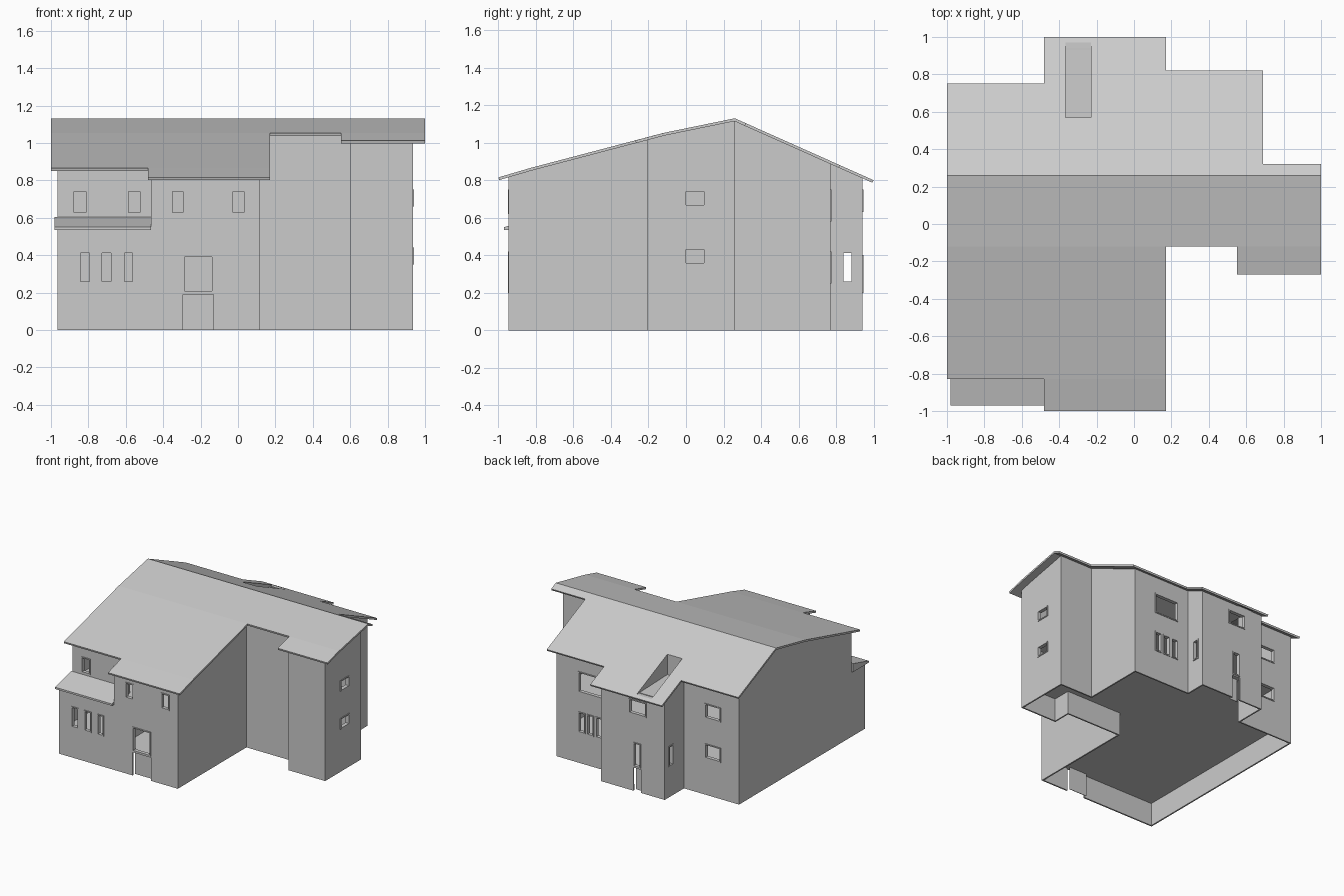
import bpy, bmesh

if "Cube" in bpy.data.objects:
    bpy.data.objects.remove(bpy.data.objects["Cube"], do_unlink=True)

GREY = bpy.data.materials.new("plain grey")
GREY.use_nodes = True
GREY.diffuse_color = (0.6, 0.6, 0.6, 1)
GREY.node_tree.nodes["Principled BSDF"].inputs["Base Color"].default_value = (0.6, 0.6, 0.6, 1)

# Roof section, front eave to back eave
PROFILE = [(-1, .815), (-.83, .865), (-.27, 1.012), (-.12, 1.052), (.26, 1.13), (1, .80)]


def roof_z(y):
    for (y0, z0), (y1, z1) in zip(PROFILE, PROFILE[1:]):
        if y <= y1:
            return z0 + (z1 - z0) * (y - y0) / (y1 - y0)
    return PROFILE[-1][1]


def finish(name, bm, merge=True):
    if merge:
        bmesh.ops.remove_doubles(bm, verts=bm.verts, dist=1e-4)
        bmesh.ops.dissolve_limit(bm, angle_limit=.008, verts=bm.verts, edges=bm.edges)
    mesh = bpy.data.meshes.new(name)
    bm.to_mesh(mesh)
    bm.free()
    mesh.materials.append(GREY)
    obj = bpy.data.objects.new(name, mesh)
    bpy.context.collection.objects.link(obj)
    return obj


def thicken(obj, thickness):
    mod = obj.modifiers.new("thickness", 'SOLIDIFY')
    mod.thickness = thickness
    mod.offset = -1
    mod.use_even_offset = True


def face(bm, *points):
    return bm.faces.new([bm.verts.new(p) for p in points])


def add_box(bm, x0, x1, y0, y1, z0, z1):
    verts = bmesh.ops.create_cube(bm, size=1)["verts"]
    for v in verts:
        v.co = (x1 if v.co.x > 0 else x0, y1 if v.co.y > 0 else y0, z1 if v.co.z > 0 else z0)


def box(name, *bounds):
    bm = bmesh.new()
    add_box(bm, *bounds)
    return finish(name, bm, False)


# Footprints of the two storeys, counter-clockwise
shared = [(.115, -.945), (.115, -.055), (.6, -.055), (.6, -.205), (.935, -.205),
          (.935, .26), (.635, .26), (.635, .77), (.115, .77), (.115, .94),
          (-.465, .94), (-.465, .69), (-.965, .69), (-.965, -.765)]
lower_plan = [(-.965, -.945), (-.465, -.945)] + shared
upper_plan = [(-.465, -.765), (-.465, -.945)] + shared
STOREY = .55


def with_breaks(plan):
    # add points where the roof changes slope
    out = []
    for a, b in zip(plan, plan[1:] + plan[:1]):
        out.append(a)
        cuts = [y for y, _ in PROFILE if min(a[1], b[1]) < y < max(a[1], b[1])]
        out += [(a[0], y) for y in sorted(cuts, reverse=a[1] > b[1]) if a[0] == b[0]]
    return out


# Outer walls
bm = bmesh.new()
for plan, low, top in ((lower_plan, 0, lambda y: STOREY),
                       (upper_plan, STOREY, lambda y: roof_z(y) - .008)):
    pts = with_breaks(plan)
    for (ax, ay), (bx, by) in zip(pts, pts[1:] + pts[:1]):
        face(bm, (ax, ay, low), (bx, by, low), (bx, by, top(by)), (ax, ay, top(ay)))
walls = finish("outer_walls", bm)
thicken(walls, .012)

# Roof: cells of a grid inside the eaves, with a sunken bay at the back
EAVES = [(-1, -.48, -.83, .75), (-.48, .17, -1, 1), (.17, .55, -.12, .82),
         (.55, .69, -.27, .82), (.69, 1, -.27, .32)]
BAY = (-.365, -.23, .57, .97)
xs = [-1, -.48, -.365, -.23, .17, .55, .69, 1]
ys = [-1, -.83, -.27, -.12, .26, .32, .57, .75, .82, .97, 1]
bm = bmesh.new()
for x0, x1 in zip(xs, xs[1:]):
    xm = (x0 + x1) / 2
    front, back = next(e[2:] for e in EAVES if e[0] < xm < e[1])
    for y0, y1 in zip(ys, ys[1:]):
        ym = (y0 + y1) / 2
        in_bay = BAY[0] < xm < BAY[1] and BAY[2] < ym < BAY[3]
        if front < ym < back and not in_bay:
            face(bm, (x0, y0, roof_z(y0)), (x1, y0, roof_z(y0)),
                 (x1, y1, roof_z(y1)), (x0, y1, roof_z(y1)))
thicken(finish("main_roof", bm), .015)

bm = bmesh.new()
x0, x1, y0, y1 = BAY
high, eave, floor = roof_z(y0), roof_z(y1), .825
face(bm, (x0, y0, floor), (x1, y0, floor), (x1, y1, eave), (x0, y1, eave))
face(bm, (x1, y0, high), (x1, y0, floor), (x0, y0, floor), (x0, y0, high))
face(bm, (x0, y0, high), (x0, y0, floor), (x0, y1, eave))
face(bm, (x1, y0, high), (x1, y1, eave), (x1, y0, floor))
finish("sunken_roof_bay", bm)

# Small lean-to roof over the front ground floor
bm = bmesh.new()
section = [(-.97, .535), (-.765, .535), (-.765, .605), (-.97, .55)]
end = face(bm, *[(-.98, y, z) for y, z in section])
moved = bmesh.ops.extrude_face_region(bm, geom=[end])["geom"]
bmesh.ops.translate(bm, vec=(.515, 0, 0), verts=[g for g in moved if isinstance(g, bmesh.types.BMVert)])
bmesh.ops.recalc_face_normals(bm, faces=bm.faces)
finish("lean_to_roof", bm)

# Openings: (wall axis, outward sign, wall position, start, end, bottom, top)
openings = []
for a, b in ((-.85, -.785), (-.735, -.67), (-.615, -.555)):
    openings.append(("y", -1, -.945, a, b, .25, .42))
for a, b in ((-.36, -.285), (-.035, .04)):
    openings.append(("y", -1, -.945, a, b, .62, .75))
for a, b in ((-.885, -.805), (-.595, -.515)):
    openings.append(("y", -1, -.765, a, b, .62, .75))
for z0, z1 in ((.35, .44), (.66, .75)):
    openings.append(("x", 1, .935, -.01, .105, z0, z1))
for side, pos in ((1, .115), (-1, -.465)):
    openings.append(("x", side, pos, .83, .89, .25, .42))
for z0, z1 in ((.30, .42), (.63, .75)):
    openings.append(("y", 1, .69, -.80, -.655, z0, z1))
for i in range(3):
    openings.append(("y", 1, .77, .215 + i * .08, .28 + i * .08, .25, .42))
openings.append(("y", 1, .77, .215, .44, .58, .75))
openings.append(("y", 1, .94, -.30, -.14, .63, .75))
doors = [("y", -1, -.945, -.295, -.13, .2, .4), ("y", 1, .94, -.25, -.18, .2, .4)]


def oriented(axis, sign, pos, a, b, z0, z1, outer, inner):
    d0, d1 = sorted((pos + sign * outer, pos - sign * inner))
    return (d0, d1, a, b, z0, z1) if axis == "x" else (a, b, d0, d1, z0, z1)


cut, frames = bmesh.new(), bmesh.new()
for o in openings + doors:
    axis, sign, pos, a, b, z0, z1 = o
    add_box(cut, *oriented(axis, sign, pos, a, b, 0 - .1 if o in doors else z0, z1, .03, .03))
    w = .009
    for bar in ((a, a + w, z0, z1), (b - w, b, z0, z1),
                (a + w, b - w, z0, z0 + w), (a + w, b - w, z1 - w, z1)):
        add_box(frames, *oriented(axis, sign, pos, *bar, .005, .025))
finish("window_and_door_frames", frames, False)
cutter = finish("opening_cutter", cut, False)
cutter.hide_render = True
cutter.hide_viewport = True
cutter.display_type = 'WIRE'
mod = walls.modifiers.new("openings", 'BOOLEAN')
mod.operation = 'DIFFERENCE'
mod.solver = 'EXACT'
mod.object = cutter

# Recessed base panels below the doors
for name, (axis, sign, pos, a, b, z0, z1) in zip(("front_door_base", "back_door_base"), doors):
    box(name, *oriented(axis, sign, pos, a, b, 0, z0, -.033, .037))

# Floors
for name, plan, z in (("ground_floor", lower_plan, .2), ("upper_floor", upper_plan, .56)):
    bm = bmesh.new()
    slab = face(bm, *[(x, y, z) for x, y in plan])
    rim = bmesh.ops.inset_region(bm, faces=[slab], thickness=.006, use_even_offset=True)["faces"]
    bmesh.ops.delete(bm, geom=rim, context='FACES')
    thicken(finish(name, bm), .01)

# Inside partitions
box("cross_partition", -.95, .62, .30, .31, .2, .85)
box("hall_partition", -.43, -.42, -.75, .30, .2, .80)
box("side_partition", .6, .61, -.19, .25, .2, .95)
